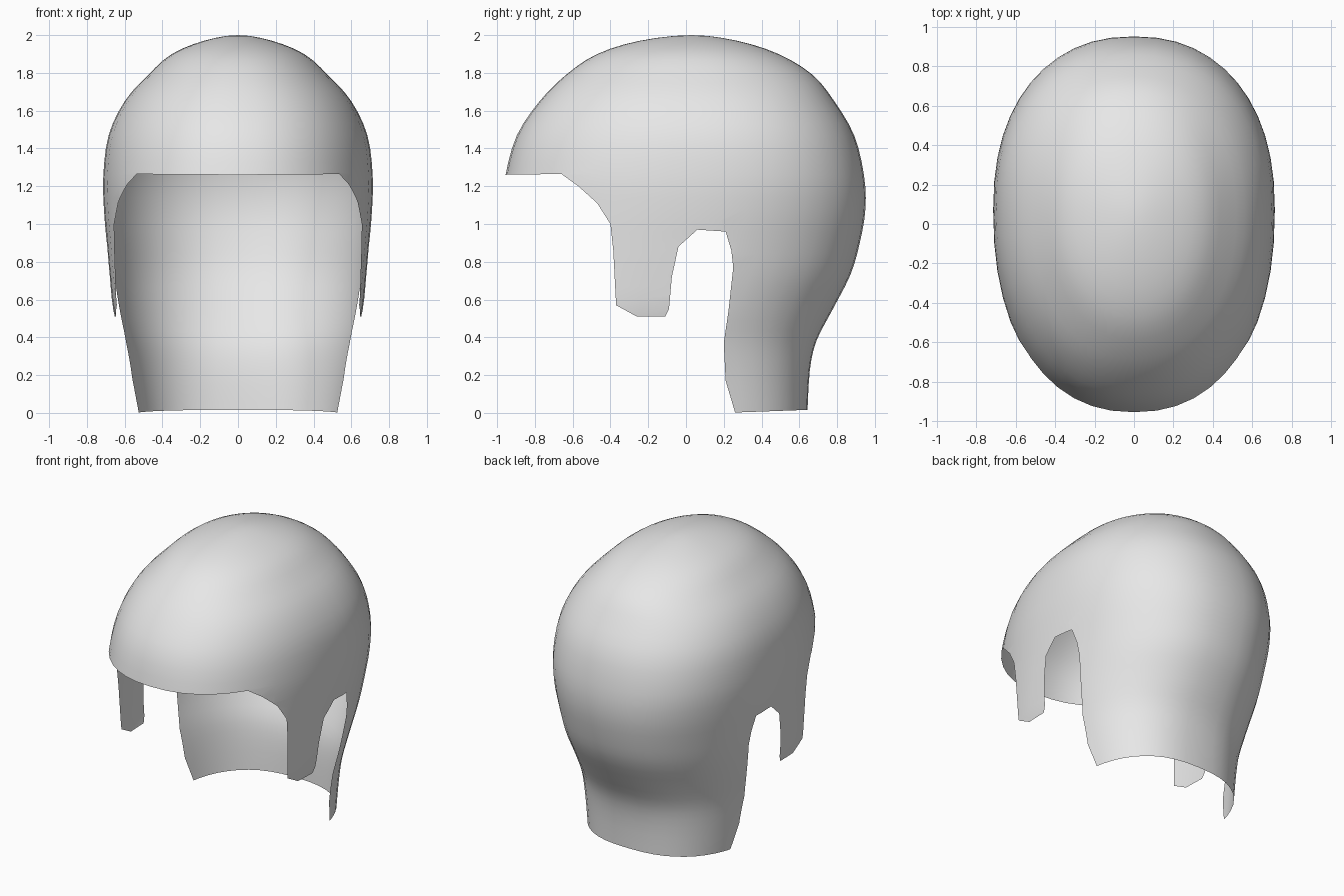
import bpy, bmesh, math

if "Cube" in bpy.data.objects:
    bpy.data.objects.remove(bpy.data.objects["Cube"])

SEGMENTS = 48   # points around each ring
STEPS = 3       # interpolated rings per control ring

# Control rings: z, front y, back y, half width, y of the widest point, squareness
RINGS = [
    (2.00, 0.03, 0.03, 0.00, 0.03, 2.1),
    (1.97, -0.245, 0.27, 0.18, 0.03, 2.1),
    (1.90, -0.47, 0.49, 0.35, 0.04, 2.1),
    (1.79, -0.635, 0.67, 0.475, 0.05, 2.15),
    (1.65, -0.775, 0.785, 0.60, 0.07, 2.2),
    (1.47, -0.895, 0.89, 0.685, 0.09, 2.2),
    (1.26, -0.955, 0.942, 0.713, 0.08, 2.25),
    (1.08, -0.97, 0.95, 0.71, 0.05, 2.25),
    (0.90, -0.98, 0.92, 0.695, 0.0, 2.25),
    (0.73, -0.98, 0.87, 0.68, -0.05, 2.25),
    (0.545, -0.98, 0.775, 0.66, -0.10, 2.25),
    (0.38, -0.95, 0.69, 0.62, -0.08, 2.35),
    (0.22, -0.90, 0.655, 0.585, -0.04, 2.45),
    (0.00, -0.90, 0.643, 0.55, 0.00, 2.5),
]

# Lower hem seen from the side (y, z): brow, sideburn, ear opening, nape
HEM = [
    (-1.2, 1.257), (-0.66, 1.265), (-0.57, 1.20), (-0.47, 1.11),
    (-0.40, 1.00), (-0.385, 0.86), (-0.37, 0.57), (-0.26, 0.51),
    (-0.11, 0.51), (-0.09, 0.55), (-0.075, 0.72), (-0.04, 0.88),
    (0.06, 0.97), (0.21, 0.96), (0.24, 0.86), (0.25, 0.77),
    (0.225, 0.54), (0.20, 0.37), (0.21, 0.17), (0.26, 0.002),
    (0.75, 0.02),
]
OUTLINE = HEM + [(1.2, 0.02), (1.2, 2.2), (-1.2, 2.2)]


def catmull(a, b, c, d, t):
    return tuple(0.5 * (2 * q + (r - p) * t + (2 * p - 5 * q + 4 * r - s) * t * t
                        + (3 * q - p - 3 * r + s) * t ** 3)
                 for p, q, r, s in zip(a, b, c, d))


def smooth_rings():
    z, front, back, width, mid, n = RINGS[1]
    ctrl = [(z, back, front, -width, mid, n)] + RINGS + [RINGS[-1]]
    out = []
    for i in range(1, len(ctrl) - 2):
        for k in range(STEPS):
            out.append(catmull(*ctrl[i - 1:i + 3], k / STEPS))
    return out[1:] + [RINGS[-1]]


def ring_point(ring, k):
    z, front, back, width, mid, n = ring
    a = 2 * math.pi * k / SEGMENTS
    c, s = math.cos(a), math.sin(a)
    x = width * math.copysign(abs(c) ** (2 / n), c)
    reach = back - mid if s > 0 else mid - front
    y = mid + reach * math.copysign(abs(s) ** (2 / n), s)
    return (x, y, z)


def inside(y, z):
    hit = False
    for (y0, z0), (y1, z1) in zip(OUTLINE, OUTLINE[1:] + OUTLINE[:1]):
        if (z0 > z) != (z1 > z) and y < y0 + (z - z0) * (y1 - y0) / (z1 - z0):
            hit = not hit
    return hit


# Full shell lofted from the crown down
bm = bmesh.new()
crown = bm.verts.new((0, 0.03, 2.0))
loops = [[bm.verts.new(ring_point(r, k)) for k in range(SEGMENTS)]
         for r in smooth_rings()]
for k in range(SEGMENTS):
    j = (k + 1) % SEGMENTS
    bm.faces.new((crown, loops[0][k], loops[0][j]))
    for up, low in zip(loops, loops[1:]):
        bm.faces.new((up[k], low[k], low[j], up[j]))

# Cut the shell along each hem segment
for (y0, z0), (y1, z1) in zip(HEM, HEM[1:]):
    near = []
    for f in bm.faces:
        ys = [v.co.y for v in f.verts]
        zs = [v.co.z for v in f.verts]
        if (max(ys) >= min(y0, y1) and min(ys) <= max(y0, y1)
                and max(zs) >= min(z0, z1) and min(zs) <= max(z0, z1)):
            near.append(f)
    edges = {e for f in near for e in f.edges}
    verts = {v for f in near for v in f.verts}
    bmesh.ops.bisect_plane(bm, geom=near + list(edges) + list(verts), dist=1e-5,
                           plane_co=(0, y0, z0), plane_no=(0, z1 - z0, y0 - y1))

# Remove the face, ear and neck openings
drop = []
for f in bm.faces:
    c = f.calc_center_median()
    if not inside(c.y, c.z):
        drop.append(f)
bmesh.ops.delete(bm, geom=drop, context='FACES')
for f in bm.faces:
    f.smooth = True

mesh = bpy.data.meshes.new("hair_cap")
bm.to_mesh(mesh)
bm.free()
cap = bpy.data.objects.new("hair_cap", mesh)
bpy.context.collection.objects.link(cap)

grey = bpy.data.materials.new("light_grey")
grey.diffuse_color = (0.8, 0.8, 0.8, 1)
grey.use_nodes = True
grey.node_tree.nodes["Principled BSDF"].inputs["Base Color"].default_value = grey.diffuse_color
mesh.materials.append(grey)
